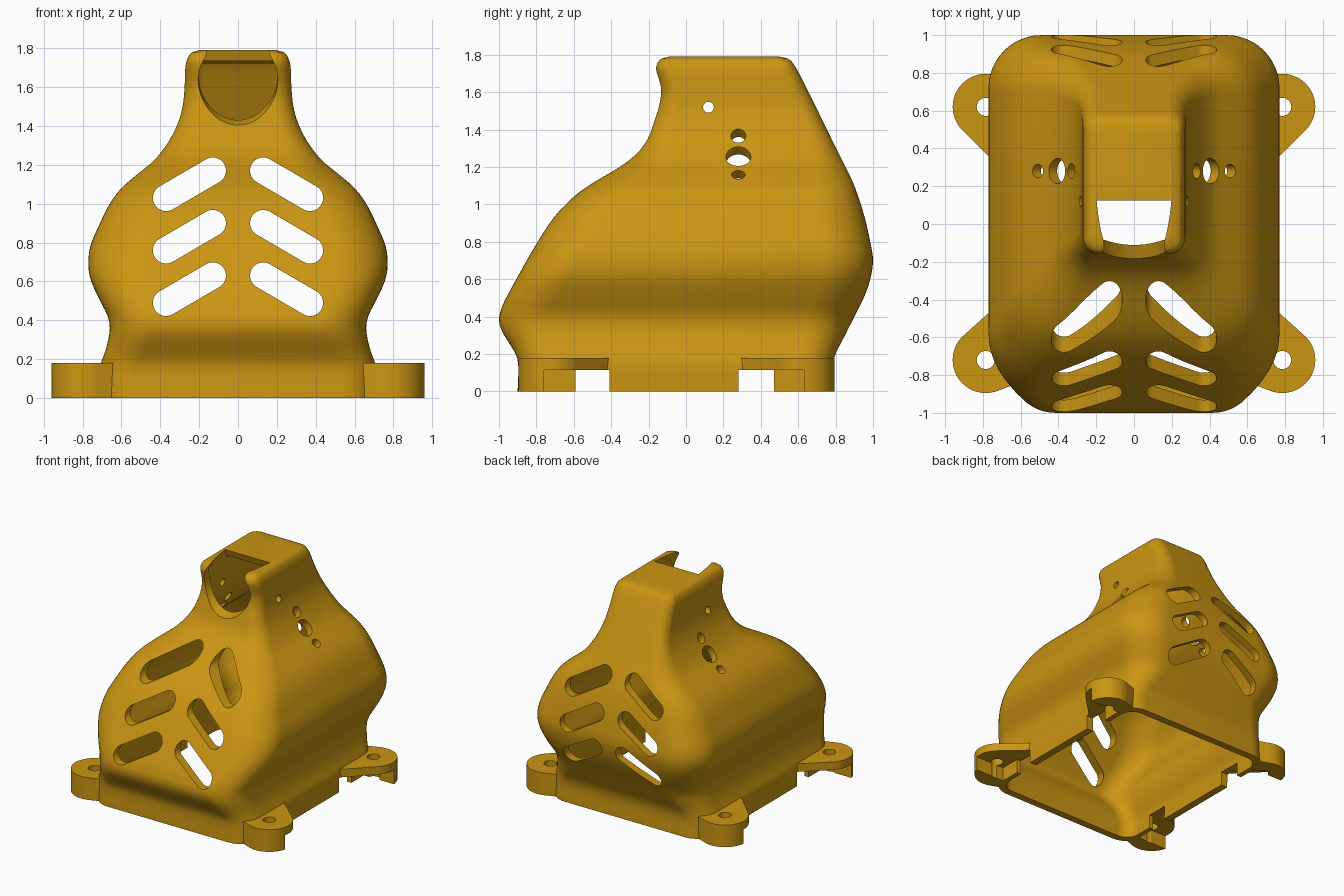
import bpy, bmesh, math
from mathutils import Matrix, Vector
from mathutils.geometry import convex_hull_2d

if "Cube" in bpy.data.objects:
    bpy.data.objects.remove(bpy.data.objects["Cube"])

WALL = 0.06
TOP = 1.79

# Silhouette profiles as (z, offset from centre)
SIDE = [(0, .71), (.16, .71), (.25, .68), (.35, .66), (.42, .67), (.5, .71), (.6, .755), (.68, .77),
        (.78, .76), (.9, .71), (1, .66), (1.08, .60), (1.15, .52), (1.22, .435), (1.3, .37),
        (1.4, .315), (1.5, .285), (1.6, .275), (1.71, .27), (1.755, .256), (1.78, .235), (TOP, .20)]
FRONT = [(0, .90), (.17, .90), (.25, .94), (.32, .983), (.38, 1), (.45, .985), (.55, .935), (.65, .88),
         (.75, .823), (.85, .762), (.95, .69), (1.05, .59), (1.12, .49), (1.2, .355), (1.27, .265),
         (1.35, .205), (1.45, .168), (1.52, .145), (1.6, .135), (1.66, .145), (1.72, .16),
         (1.755, .153), (1.78, .13), (TOP, .095)]
BACK = [(0, .79), (.17, .79), (.3, .85), (.4, .90), (.5, .95), (.6, .985), (.7, 1), (.8, .985),
        (.95, .95), (1.1, .9), (1.2, .853), (1.3, .803), (1.5, .705), (1.7, .605), (1.755, .572),
        (1.78, .545), (TOP, .50)]
CORNER = [(0, .17), (.2, .19), (.4, .25), (.7, .28), (.95, .26), (1.2, .17), (1.4, .11), (1.7, .09), (TOP, .06)]


def linear(pts, z):
    if z <= pts[0][0]:
        return pts[0][1]
    for (a, u), (b, v) in zip(pts, pts[1:]):
        if z <= b:
            return u + (v - u) * (z - a) / max(b - a, 1e-6)
    return pts[-1][1]


def smooth(pts, z):
    """Cubic Hermite curve through the points."""
    def slope(i):
        a, b = pts[max(i - 1, 0)], pts[min(i + 1, len(pts) - 1)]
        return (b[1] - a[1]) / (b[0] - a[0])
    for i in range(len(pts) - 1):
        (a, u), (b, v) = pts[i], pts[i + 1]
        if z <= b + 1e-9:
            h, t = b - a, (z - a) / (b - a)
            return ((2*t**3 - 3*t*t + 1) * u + (t**3 - 2*t*t + t) * h * slope(i)
                    + (3*t*t - 2*t**3) * v + (t**3 - t*t) * h * slope(i + 1))
    return pts[-1][1]


LEVELS = [i * 0.03 for i in range(58)] + [1.725, 1.74, 1.755, 1.768, 1.78, TOP]


def inset(profile):
    """Profile moved inward by the wall thickness along its normal."""
    out, last = [], -1
    for z in LEVELS:
        d = (smooth(profile, min(z + .005, TOP)) - smooth(profile, max(z - .005, 0))) / \
            (min(z + .005, TOP) - max(z - .005, 0))
        n = math.hypot(1, d)
        zz = z + WALL * d / n
        if zz > last + 1e-4:
            out.append((zz, smooth(profile, z) - WALL / n))
            last = zz
    return out


def finish(name, bm):
    bmesh.ops.recalc_face_normals(bm, faces=bm.faces)
    me = bpy.data.meshes.new(name)
    bm.to_mesh(me)
    bm.free()
    ob = bpy.data.objects.new(name, me)
    bpy.context.collection.objects.link(ob)
    return ob


def loft(name, levels, w, f, b, r):
    """Stack of rounded rectangles."""
    bm = bmesh.new()
    rings = []
    for z in levels:
        W, F, B = w(z), f(z), b(z)
        R = max(min(r(z), W * .9, (F + B) * .45), .02)
        corners = [(W - R, B - R, 0), (R - W, B - R, 90), (R - W, R - F, 180), (W - R, R - F, 270)]
        ring = []
        for cx, cy, a0 in corners:
            for k in range(13):
                a = math.radians(a0 + k * 7.5)
                ring.append(bm.verts.new((cx + R * math.cos(a), cy + R * math.sin(a), z)))
        rings.append(ring)
    n = len(rings[0])
    for lo, hi in zip(rings, rings[1:]):
        for i in range(n):
            bm.faces.new((lo[i], lo[(i + 1) % n], hi[(i + 1) % n], hi[i]))
    bm.faces.new(rings[0][::-1])
    bm.faces.new(rings[-1])
    return finish(name, bm)


def prism(bm, outline, depth, mat):
    """Extrude a 2D outline along local z, then place it."""
    lo = [bm.verts.new(mat @ Vector((x, y, 0))) for x, y in outline]
    hi = [bm.verts.new(mat @ Vector((x, y, depth))) for x, y in outline]
    n = len(lo)
    bm.faces.new(lo[::-1])
    bm.faces.new(hi)
    for i in range(n):
        bm.faces.new((lo[i], lo[(i + 1) % n], hi[(i + 1) % n], hi[i]))


def circle(cx, cy, r, n=40):
    return [(cx + r * math.cos(2 * math.pi * i / n), cy + r * math.sin(2 * math.pi * i / n)) for i in range(n)]


def hull(pts):
    return [pts[i] for i in convex_hull_2d(pts)]


def box(bm, x0, x1, y0, y1, z0, z1):
    prism(bm, [(x0, y0), (x1, y0), (x1, y1), (x0, y1)], z1 - z0, Matrix.Translation((0, 0, z0)))


def boolean(ob, tool, op):
    m = ob.modifiers.new(op, 'BOOLEAN')
    m.operation, m.object, m.solver = op, tool, 'EXACT'
    bpy.context.view_layer.objects.active = ob
    bpy.ops.object.modifier_apply(modifier=m.name)
    bpy.data.objects.remove(tool, do_unlink=True)


# Outer housing
housing = loft("housing", LEVELS, lambda z: smooth(SIDE, z), lambda z: smooth(FRONT, z),
               lambda z: smooth(BACK, z), lambda z: smooth(CORNER, z))

# Mounting ears
bm = bmesh.new()
for s in (-1, 1):
    for cy, inner in ((-.72, [(.68, -.39), (.5, -.80), (.5, -.45)]), (.62, [(.68, .27), (.5, .70), (.5, .35)])):
        pts = circle(.785, cy, .175, 48) + inner
        prism(bm, hull([(s * x, y) for x, y in pts]), .18, Matrix.Identity(4))
boolean(housing, finish("ears", bm), 'UNION')

# Hollow interior
side_in, front_in, back_in = inset(SIDE), inset(FRONT), inset(BACK)
cavity = loft("cavity", [-.05] + [i * .03 for i in range(57)] + [1.70, 1.72, 1.735],
              lambda z: linear(side_in, z), lambda z: linear(front_in, z),
              lambda z: linear(back_in, z), lambda z: max(smooth(CORNER, max(z, 0)) - WALL, .03))
boolean(housing, cavity, 'DIFFERENCE')

# Slanted vent slots through front and back walls
bm = bmesh.new()
along_y = Matrix.Translation((0, 1.5, 0)) @ Matrix.Rotation(math.pi / 2, 4, 'X')
for s in (-1, 1):
    for z in (.56, .83, 1.10):
        slot = hull(circle(s * .13, z + .07, .068, 32) + circle(s * .37, z - .07, .068, 32))
        prism(bm, slot, 3, along_y)
boolean(housing, finish("slots", bm), 'DIFFERENCE')

# Round lens opening, tilted down into the neck
bm = bmesh.new()
tilt = Matrix.Translation((0, -.14, 1.638)) @ Matrix.Rotation(math.radians(110), 4, 'X')
prism(bm, circle(0, 0, .205, 64), .60, tilt @ Matrix.Translation((0, 0, -.30)))
boolean(housing, finish("lens_opening", bm), 'DIFFERENCE')

# Side pin holes, shoulder holes and ear screw holes
bm = bmesh.new()
prism(bm, circle(.12, 1.52, .029, 24), 1.4, Matrix(((0, 0, 1, -.7), (1, 0, 0, 0), (0, 1, 0, 0), (0, 0, 0, 1))))
for s in (-1, 1):
    for x, z, r in ((.33, 1.365, .04), (.405, 1.255, .067), (.51, 1.16, .036)):
        m = Matrix.Translation((s * x, .28, z)) @ Matrix.Rotation(s * math.radians(47), 4, 'Y')
        prism(bm, circle(0, 0, r, 32), .26, m @ Matrix.Translation((0, 0, -.13)))
    for y in (-.72, .62):
        prism(bm, circle(s * .785, y, .048, 24), .4, Matrix.Translation((0, 0, -.1)))
boolean(housing, finish("holes", bm), 'DIFFERENCE')

# Notches under the side walls and ears
for y0, y1, e0, e1 in ((-.59, -.41, -.76, -.58), (.28, .47, .46, .63)):
    bm = bmesh.new()
    box(bm, -1.2, 1.2, y0, y1, -.1, .115)
    boolean(housing, finish("wall_notch", bm), 'DIFFERENCE')
    bm = bmesh.new()
    for s in (-1, 1):
        box(bm, min(s * .69, s * 1.2), max(s * .69, s * 1.2), e0, e1, -.1, .115)
    boolean(housing, finish("ear_notch", bm), 'DIFFERENCE')

# Single amber colour
amber = bpy.data.materials.new("amber plastic")
amber.diffuse_color = (.59, .30, .006, 1)
amber.use_nodes = True
amber.node_tree.nodes["Principled BSDF"].inputs["Base Color"].default_value = amber.diffuse_color
housing.data.materials.clear()
housing.data.materials.append(amber)
for p in housing.data.polygons:
    p.material_index = 0

bpy.ops.object.select_all(action='DESELECT')
housing.select_set(True)
bpy.context.view_layer.objects.active = housing
bpy.ops.object.shade_smooth_by_angle(angle=math.radians(30))
